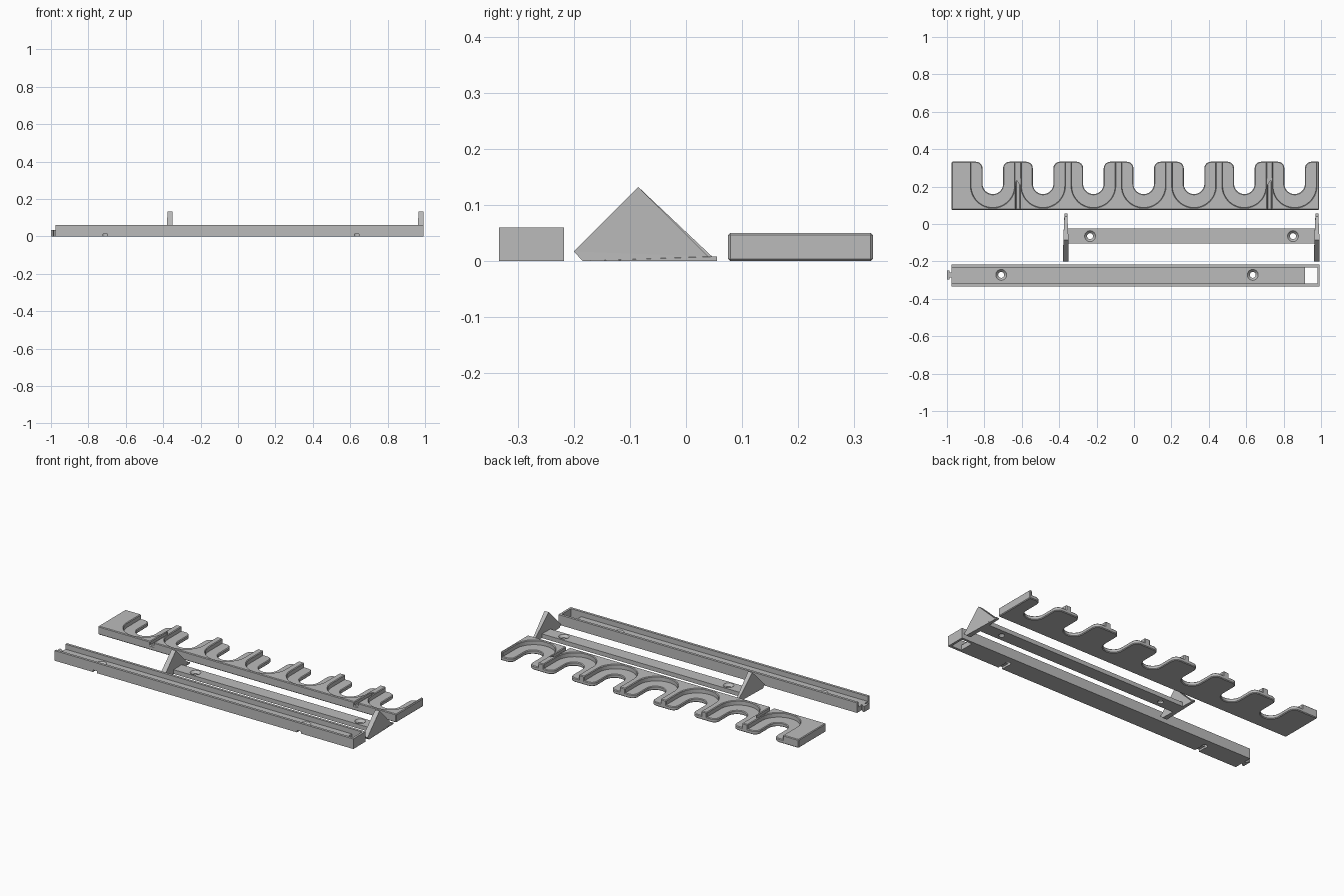
import bpy, bmesh, math
from mathutils import Matrix

if "Cube" in bpy.data.objects:
    bpy.data.objects.remove(bpy.data.objects["Cube"], do_unlink=True)

grey = bpy.data.materials.new("plain grey")
grey.use_nodes = True
grey.diffuse_color = (0.5, 0.5, 0.5, 1)
grey.node_tree.nodes["Principled BSDF"].inputs["Base Color"].default_value = (0.5, 0.5, 0.5, 1)


def make(name, bm):
    bmesh.ops.recalc_face_normals(bm, faces=bm.faces[:])
    me = bpy.data.meshes.new(name)
    bm.to_mesh(me)
    bm.free()
    me.materials.append(grey)
    ob = bpy.data.objects.new(name, me)
    bpy.context.collection.objects.link(ob)
    return ob


def prism(name, outline, z0, z1):
    """Extrude an xy outline between two heights."""
    bm = bmesh.new()
    face = bm.faces.new([bm.verts.new((x, y, z0)) for x, y in outline])
    top = bmesh.ops.extrude_face_region(bm, geom=[face])["geom"]
    bmesh.ops.translate(bm, vec=(0, 0, z1 - z0),
                        verts=[v for v in top if isinstance(v, bmesh.types.BMVert)])
    return make(name, bm)


def box(name, x0, x1, y0, y1, z0, z1):
    return prism(name, [(x0, y0), (x1, y0), (x1, y1), (x0, y1)], z0, z1)


def cone(name, x, y, z0, z1, r0, r1):
    bm = bmesh.new()
    bmesh.ops.create_cone(bm, cap_ends=True, segments=32, radius1=r0, radius2=r1,
                          depth=z1 - z0, matrix=Matrix.Translation((x, y, (z0 + z1) / 2)))
    return make(name, bm)


def cut(target, *cutters):
    """Subtract cutters, apply, and remove them."""
    for c in cutters:
        mod = target.modifiers.new("cut", "BOOLEAN")
        mod.operation = "DIFFERENCE"
        mod.solver = "EXACT"
        mod.object = c
        c.hide_render = True
    bpy.context.view_layer.update()
    dg = bpy.context.evaluated_depsgraph_get()
    mesh = bpy.data.meshes.new_from_object(target.evaluated_get(dg))
    target.modifiers.clear()
    target.data = mesh
    for c in cutters:
        bpy.data.objects.remove(c, do_unlink=True)


def screw_hole(target, x, y, top):
    """Through hole with a countersink."""
    cut(target, cone("hole_cutter", x, y, -0.02, top + 0.02, 0.016, 0.016))
    cut(target, cone("sink_cutter", x, y, top - 0.014, top + 0.002, 0.016, 0.031))


# Comb holder: an outline with round-bottomed slots open to the back
LEFT, RIGHT, FRONT, BACK = -0.975, 0.99, 0.075, 0.333
PITCH = 0.269
SLOTS = [-0.755 + PITCH * i for i in range(7)]


def arc(cx, cy, r, a0, a1, n):
    return [(cx + r * math.cos(math.radians(a0 + (a1 - a0) * i / n)),
             cy + r * math.sin(math.radians(a0 + (a1 - a0) * i / n))) for i in range(n + 1)]


def comb_outline(half, cy, corner):
    pts = [(RIGHT, FRONT), (RIGHT, BACK)]
    for cx in reversed(SLOTS):
        if corner:
            pts += arc(cx + half + corner, BACK - corner, corner, 90, 180, 6)
        else:
            pts.append((cx + half, BACK))
        pts += arc(cx, cy, half, 0, -180, 24)
        if corner and cx != SLOTS[0]:
            pts += arc(cx - half - corner, BACK - corner, corner, 0, 90, 6)
        elif corner:
            pts += arc(cx - half - corner, BACK - corner, corner, 0, 90, 6)
        else:
            pts.append((cx - half, BACK))
    return pts + [(LEFT, BACK), (LEFT, FRONT)]


plate = prism("comb_plate", comb_outline(0.055, 0.215, 0.035), 0, 0.023)
ridges = prism("comb_ridges", comb_outline(0.116, 0.204, 0), 0, 0.05)

# Grooves in two ridges, open to the front
for i in (0, 5):
    gx = SLOTS[i] + PITCH / 2
    cut(ridges, box("groove_cutter", gx - 0.011, gx + 0.011, 0.05, 0.24, 0.026, 0.1))

for ob in (plate, ridges):
    bev = ob.modifiers.new("edge_bevel", "BEVEL")
    bev.width = 0.004
    bev.segments = 1
    bev.limit_method = "ANGLE"
    bev.angle_limit = math.radians(50)

# Bracket: flat bar with a triangular arm at each end
bar = box("bracket_bar", -0.36, 0.98, -0.103, -0.025, 0, 0.025)
for x in (-0.235, 0.85):
    screw_hole(bar, x, -0.065, 0.025)

ARM = [(-0.2, 0.017), (-0.184, 0), (0.055, 0), (0.055, 0.008), (0.04, 0.008), (-0.085, 0.132)]
HALF = [0.015, 0.015, 0.008, 0.008, 0.008, 0.014]
for name, x in (("bracket_arm_right", -0.364), ("bracket_arm_left", 0.978)):
    bm = bmesh.new()
    sides = [[bm.verts.new((x + s * h, y, z)) for (y, z), h in zip(ARM, HALF)] for s in (-1, 1)]
    for side in sides:
        bmesh.ops.triangulate(bm, faces=[bm.faces.new(side)])
    for i in range(len(ARM)):
        j = (i + 1) % len(ARM)
        bm.faces.new((sides[0][i], sides[0][j], sides[1][j], sides[1][i]))
    make(name, bm)

# Wall rail: channel with one closed end, a square opening and screw holes
rail = box("wall_rail", -0.975, 0.993, -0.333, -0.217, 0, 0.06)
cut(rail, box("channel_cutter", -1.1, 0.98, -0.318, -0.232, 0.03, 0.1))
cut(rail, box("opening_cutter", 0.913, 0.98, -0.318, -0.232, -0.05, 0.1))
for x in (-0.71, 0.635):
    screw_hole(rail, x, -0.272, 0.03)
    cut(rail, box("notch_cutter", x - 0.013, x + 0.013, -0.4, -0.272, -0.05, 0.012))

# Joining tab, wider at its tip
prism("rail_tab", [(-0.97, -0.285), (-0.97, -0.26), (-0.985, -0.26), (-0.988, -0.248),
                   (-1, -0.248), (-1, -0.297), (-0.988, -0.297), (-0.985, -0.285)], 0, 0.033)
